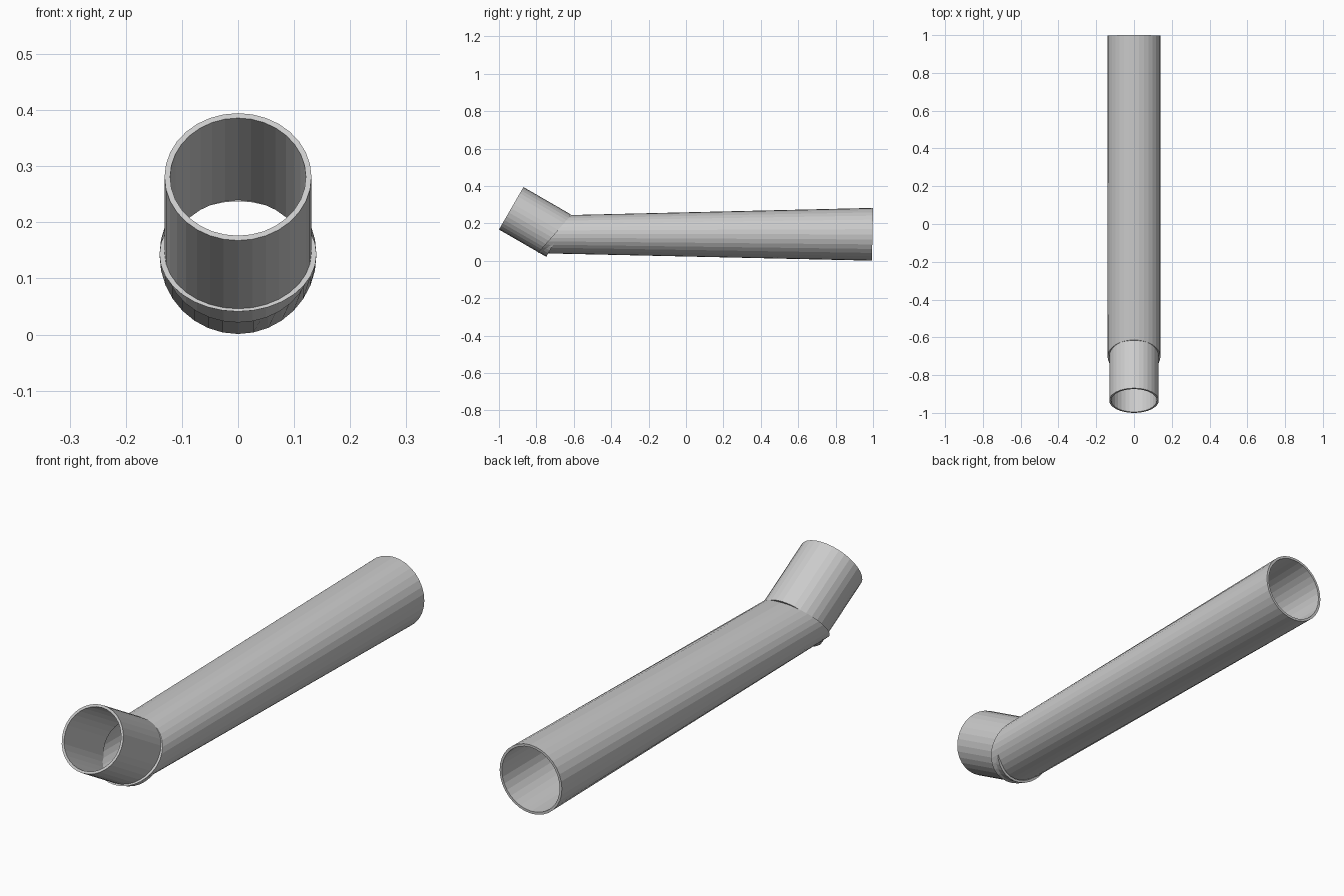
import bpy, bmesh, math
from mathutils import Vector

if "Cube" in bpy.data.objects:
    bpy.data.objects.remove(bpy.data.objects["Cube"])

SIDES = 32
WALL = 0.01


def ring(bm, centre, half_axis, half_width):
    """Elliptical ring: half_axis lies in the y-z plane, half_width along x."""
    c, a = Vector(centre), Vector(half_axis)
    verts = []
    for i in range(SIDES):
        t = 2 * math.pi * i / SIDES
        verts.append(bm.verts.new(c + a * math.cos(t) + Vector((half_width * math.sin(t), 0, 0))))
    return verts


def pipe(name, ends):
    """Open pipe with wall thickness between two (centre, half_axis, half_width) ends."""
    bm = bmesh.new()
    outer, inner = [], []
    for c, a, w in ends:
        a = Vector(a)
        outer.append(ring(bm, c, a, w))
        inner.append(ring(bm, c, a * (1 - WALL / a.length), w - WALL))
    loops = [outer[0], outer[1], inner[1], inner[0]]
    for k in range(4):
        p, q = loops[k], loops[(k + 1) % 4]
        for i in range(SIDES):
            j = (i + 1) % SIDES
            bm.faces.new((p[i], p[j], q[j], q[i]))
    bmesh.ops.recalc_face_normals(bm, faces=bm.faces)
    mesh = bpy.data.meshes.new(name)
    bm.to_mesh(mesh)
    bm.free()
    obj = bpy.data.objects.new(name, mesh)
    bpy.context.collection.objects.link(obj)
    return obj


# Long pipe: round at the back, slanted ring at the elbow
pipe("long_pipe", [
    ((0, -0.704, 0.143), (0, 0.090, 0.102), 0.14),
    ((0, 0.997, 0.142), (0, 0.003, 0.141), 0.14),
])

# Short pipe: angled 30 degrees upward, square-cut ends
ang = math.radians(30)
r, length = 0.131, 0.292
up = Vector((0, math.sin(ang), math.cos(ang))) * r
along = Vector((0, math.cos(ang), -math.sin(ang)))
mouth = Vector((0, -1 + up.y, 0.281))
pipe("short_pipe", [(mouth, up, r), (mouth + along * length, up, r)])
